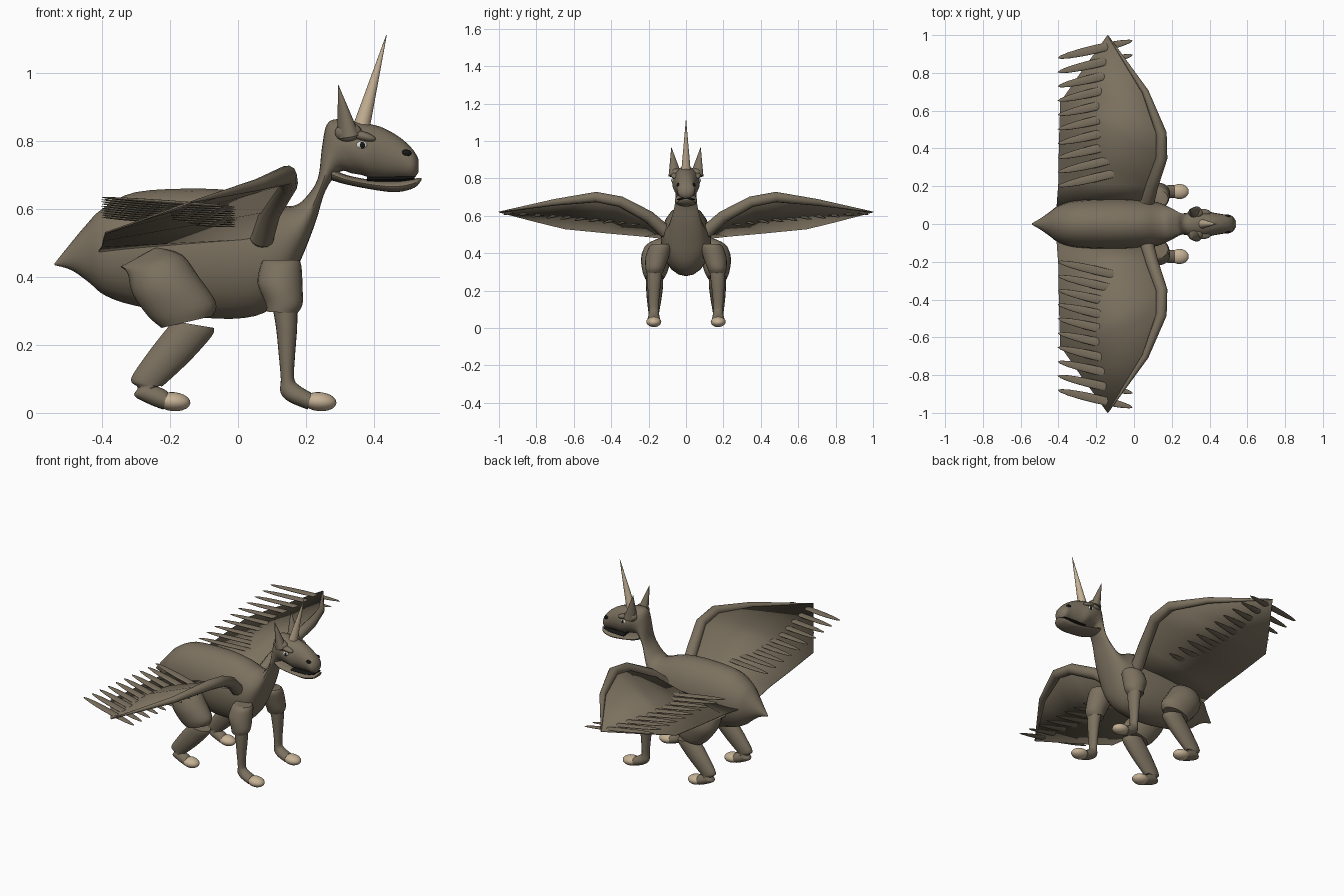
import bpy, bmesh
from math import sin, cos, pi, radians
from mathutils import Vector

cube = bpy.data.objects.get("Cube")
if cube:
    bpy.data.objects.remove(cube, do_unlink=True)


def material(name, rgb):
    m = bpy.data.materials.new(name)
    m.use_nodes = True
    m.diffuse_color = (*rgb, 1)
    m.node_tree.nodes["Principled BSDF"].inputs["Base Color"].default_value = (*rgb, 1)
    return m


HIDE = material("brown hide", (0.20, 0.165, 0.115))
HORN = material("tan horn", (0.56, 0.44, 0.30))
BLACK = material("black", (0.008, 0.008, 0.008))
WHITE = material("eye white", (0.75, 0.72, 0.66))


def smooth(ob, angle=40):
    bpy.ops.object.select_all(action="DESELECT")
    ob.select_set(True)
    bpy.context.view_layer.objects.active = ob
    bpy.ops.object.shade_smooth_by_angle(angle=radians(angle))


def finish(name, bm, mat, angle=40):
    bmesh.ops.recalc_face_normals(bm, faces=bm.faces)
    me = bpy.data.meshes.new(name)
    bm.to_mesh(me)
    bm.free()
    me.materials.append(mat)
    ob = bpy.data.objects.new(name, me)
    bpy.context.collection.objects.link(ob)
    smooth(ob, angle)
    return ob


def catmull(p, q, r, s, t):
    return 0.5 * (2 * q + (r - p) * t + (2 * p - 5 * q + 4 * r - s) * t * t
                  + (3 * q - p - 3 * r + s) * t ** 3)


def loft(name, rings, mat=HIDE, side=1, steps=4, sides=20):
    """Each ring: one edge point (x, z), the opposite one, centre y, half width."""
    dense = []
    n = len(rings)
    for i in range(n - 1):
        around = [rings[min(max(i + k, 0), n - 1)] for k in (-1, 0, 1, 2)]
        for j in range(steps):
            dense.append([catmull(*v, j / steps) for v in zip(*around)])
    dense.append(rings[-1])
    bm = bmesh.new()
    loops = []
    for ax, az, bx, bz, y, w in dense:
        loop = []
        for k in range(sides):
            c, s = cos(2 * pi * k / sides), sin(2 * pi * k / sides)
            loop.append(bm.verts.new(((ax + bx) / 2 + c * (ax - bx) / 2, side * (y + w * s),
                                      (az + bz) / 2 + c * (az - bz) / 2)))
        loops.append(loop)
    for a, b in zip(loops, loops[1:]):
        for k in range(sides):
            m = (k + 1) % sides
            bm.faces.new((a[k], a[m], b[m], b[k]))
    bm.faces.new(loops[0])
    bm.faces.new(loops[-1])
    return finish(name, bm, mat)


def ellipsoid(name, loc, size, mat, turn=(0, 0, 0), seg=20):
    bm = bmesh.new()
    bmesh.ops.create_uvsphere(bm, u_segments=seg, v_segments=seg // 2, radius=1)
    ob = finish(name, bm, mat, 80)
    ob.location, ob.scale, ob.rotation_euler = loc, size, turn
    return ob


def spike(name, base, tip, radius, mat, flat=1.0):
    base, tip = Vector(base), Vector(tip)
    axis = tip - base
    bm = bmesh.new()
    bmesh.ops.create_cone(bm, cap_ends=True, segments=20, radius1=radius, radius2=0.001,
                          depth=axis.length)
    ob = finish(name, bm, mat)
    ob.location = (base + tip) / 2
    ob.scale = (1, flat, 1)
    ob.rotation_euler = axis.to_track_quat("Z", "Y").to_euler()
    return ob


# Body, neck and head in one skin
loft("body_and_head", [
    (-.54, .44, -.54, .435, 0, .004), (-.50, .49, -.49, .42, 0, .03),
    (-.45, .55, -.44, .385, 0, .065), (-.40, .60, -.39, .345, 0, .10),
    (-.30, .65, -.30, .315, 0, .125), (-.10, .66, -.10, .28, 0, .135),
    (.04, .645, .05, .285, 0, .127), (.12, .615, .13, .34, 0, .115),
    (.165, .61, .185, .45, 0, .095), (.20, .635, .228, .56, 0, .075),
    (.235, .69, .258, .655, 0, .058), (.247, .78, .30, .71, 0, .058),
    (.262, .85, .335, .705, 0, .065), (.30, .865, .365, .70, 0, .073),
    (.36, .855, .39, .692, 0, .073), (.42, .842, .425, .69, 0, .06),
    (.475, .812, .475, .69, 0, .051), (.515, .775, .515, .69, 0, .045),
    (.532, .745, .532, .71, 0, .02)])
loft("lower_jaw", [
    (.275, .72, .275, .685, 0, .05), (.32, .70, .32, .672, 0, .06),
    (.40, .685, .41, .655, 0, .053), (.47, .683, .47, .65, 0, .051),
    (.52, .69, .52, .663, 0, .042), (.54, .692, .54, .685, 0, .015)])
loft("mouth_lining", [(.38, .695, .38, .68, 0, .05), (.47, .696, .47, .68, 0, .047),
                      (.52, .698, .52, .685, 0, .036)], BLACK)
spike("horn", (.36, 0, .83), (.437, 0, 1.112), .026, HORN)

for s, tag in ((1, "left"), (-1, "right")):
    # Face
    spike(tag + "_ear", (.325, s * .058, .815), (.295, s * .078, .965), .038, HIDE, .8)
    ellipsoid(tag + "_ear_root", (.325, s * .056, .825), (.04, .03, .03), HIDE)
    ellipsoid(tag + "_brow", (.365, s * .06, .815), (.042, .02, .014), HIDE, (0, .25, 0))
    ellipsoid(tag + "_eye", (.363, s * .066, .788), (.018, .011, .013), WHITE)
    ellipsoid(tag + "_pupil", (.366, s * .073, .788), (.008, .006, .010), BLACK)
    ellipsoid(tag + "_nostril", (.495, s * .042, .765), (.016, .008, .010), BLACK)

    # Front leg
    loft(tag + "_front_upper_leg", [
        (.075, .45, .18, .45, .135, .045), (.065, .43, .187, .43, .14, .06),
        (.058, .38, .19, .37, .155, .062), (.08, .325, .19, .32, .165, .052),
        (.085, .298, .175, .293, .168, .044)], side=s)
    loft(tag + "_front_lower_leg", [
        (.10, .32, .175, .32, .168, .042), (.112, .25, .174, .25, .17, .037),
        (.12, .17, .168, .17, .172, .03), (.126, .10, .165, .105, .172, .026),
        (.125, .06, .175, .085, .172, .028), (.15, .033, .20, .068, .172, .033),
        (.205, .01, .215, .06, .172, .034)], side=s)
    ellipsoid(tag + "_front_hoof", (.24, s * .172, .033), (.05, .04, .028), HORN, (0, .08, 0))

    # Rear leg
    loft(tag + "_thigh", [
        (-.345, .43, -.24, .488, .12, .02), (-.325, .41, -.165, .465, .14, .075),
        (-.31, .35, -.115, .40, .16, .08), (-.265, .285, -.065, .325, .165, .068),
        (-.225, .25, -.075, .285, .168, .052)], side=s)
    loft(tag + "_shin", [
        (-.19, .27, -.07, .25, .168, .045), (-.22, .235, -.078, .225, .168, .046),
        (-.27, .17, -.14, .155, .17, .04), (-.315, .10, -.215, .085, .172, .03),
        (-.295, .075, -.225, .08, .172, .028), (-.305, .05, -.235, .078, .172, .03),
        (-.26, .025, -.215, .068, .172, .034), (-.22, .01, -.205, .06, .172, .034)], side=s)
    ellipsoid(tag + "_rear_hoof", (-.19, s * .172, .033), (.05, .04, .028), HORN, (0, .08, 0))

    # Wing arm, a tapering tube with angular joints
    arm = [(.07, .11, .515), (.095, .20, .595), (.147, .35, .675), (.145, .48, .70),
           (.06, .70, .672), (-.14, 1.0, .62)]
    radii = (1.2, 1.1, 1, .95, .6, .08)
    cu = bpy.data.curves.new(tag + "_wing_arm", "CURVE")
    cu.dimensions = "3D"
    cu.bevel_depth = .03
    cu.bevel_resolution = 3
    cu.use_fill_caps = True
    spline = cu.splines.new("POLY")
    spline.points.add(len(arm) - 1)
    for p, (x, y, z), r in zip(spline.points, arm, radii):
        p.co = (x, s * y, z, 1)
        p.radius = r
    cu.materials.append(HIDE)
    ob = bpy.data.objects.new(tag + "_wing_arm", cu)
    bpy.context.collection.objects.link(ob)
    bpy.ops.object.select_all(action="DESELECT")
    ob.select_set(True)
    bpy.context.view_layer.objects.active = ob
    bpy.ops.object.convert(target="MESH")
    smooth(bpy.context.object)
    ellipsoid(tag + "_shoulder", (.07, s * .11, .52), (.038, .035, .035), HIDE)

    # Wing sheet from the arm to the trailing edge
    trail = [(-.41, .09, .475), (-.40, .22, .49), (-.397, .42, .508), (-.39, .645, .53),
             (-.29, .79, .565)]
    bm = bmesh.new()
    front = [bm.verts.new((x, s * y, z)) for x, y, z in arm]
    back = [bm.verts.new((x, s * y, z)) for x, y, z in trail]
    for i in range(4):
        bm.faces.new((front[i], front[i + 1], back[i + 1], back[i]))
    bm.faces.new((front[4], front[5], back[4]))
    sheet = finish(tag + "_wing_sheet", bm, HIDE, 30)
    solid = sheet.modifiers.new("thickness", "SOLIDIFY")
    solid.thickness = .005
    solid.offset = 0

    # Row of long feathers
    for i in range(10):
        t = i / 9
        ellipsoid(f"{tag}_feather_{i + 1}", (-.205, s * (.245 + .68 * t), .562 + .058 * t),
                  (.205, .023, .006), HIDE, (0, radians(4), s * radians(13)), 16)
